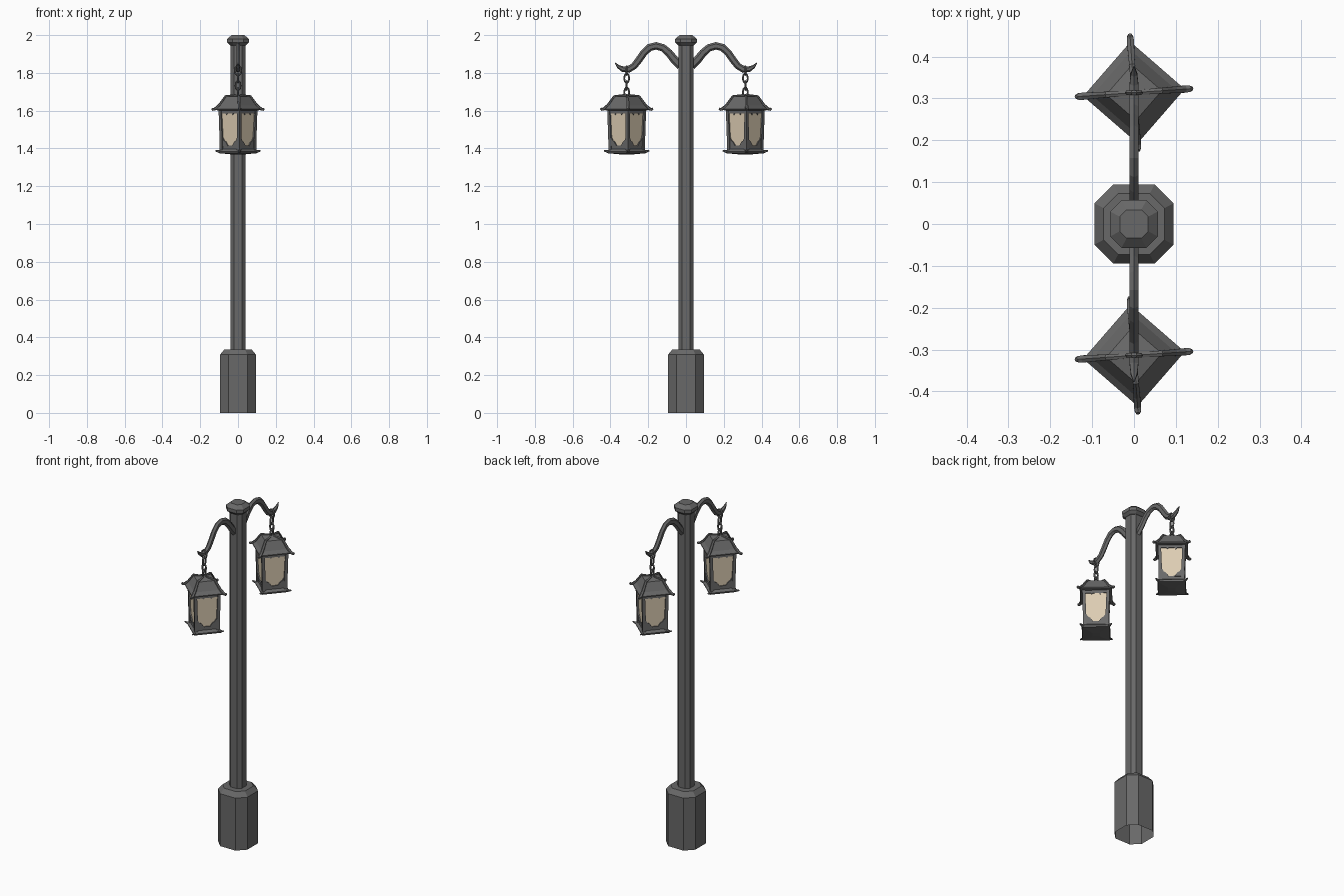
import bpy, bmesh, math
from mathutils import Vector, Matrix

if "Cube" in bpy.data.objects:
    bpy.data.objects.remove(bpy.data.objects["Cube"])


def material(name, rgb):
    m = bpy.data.materials.new(name)
    m.diffuse_color = (*rgb, 1)
    m.use_nodes = True
    m.node_tree.nodes["Principled BSDF"].inputs["Base Color"].default_value = m.diffuse_color
    return m


METAL = material("dark_iron", (0.14, 0.14, 0.14))
GLASS = material("warm_glass", (0.72, 0.61, 0.45))


def finish(name, bm, mat, matrix=Matrix()):
    bmesh.ops.recalc_face_normals(bm, faces=bm.faces[:])
    bm.transform(matrix)
    me = bpy.data.meshes.new(name)
    bm.to_mesh(me)
    bm.free()
    me.materials.append(mat)
    ob = bpy.data.objects.new(name, me)
    bpy.context.collection.objects.link(ob)


def loft(bm, rings, start=True, end=True):
    """Skin a list of equal-length point rings, with optional end caps."""
    vs = [[bm.verts.new(p) for p in r] for r in rings]
    n = len(vs[0])
    for a, b in zip(vs, vs[1:]):
        for i in range(n):
            j = (i + 1) % n
            bm.faces.new((a[i], a[j], b[j], b[i]))
    if start:
        bm.faces.new(vs[0][::-1])
    if end:
        bm.faces.new(vs[-1])


def octagon(h, z):
    k = h * 0.52
    return [(h, -k, z), (h, k, z), (k, h, z), (-k, h, z),
            (-h, k, z), (-h, -k, z), (-k, -h, z), (k, -h, z)]


def square(h, z):
    return [(h, -h, z), (h, h, z), (-h, h, z), (-h, -h, z)]


def sweep(bm, path, sides=6):
    """Tube along (distance, height, half_width, half_thickness) points in the YZ plane."""
    rings = []
    for i, (y, z, w, t) in enumerate(path):
        a, b = path[max(i - 1, 0)], path[min(i + 1, len(path) - 1)]
        d = Vector((0, b[0] - a[0], b[1] - a[1])).normalized()
        nrm = Vector((0, -d.z, d.y))
        ring = []
        for k in range(sides):
            ang = 2 * math.pi * (k + 0.5) / sides
            ring.append(Vector((math.cos(ang) * w, y, z)) + nrm * math.sin(ang) * t)
        rings.append(ring)
    loft(bm, rings)


def link(bm, z, across_x, half_w=0.018, half_h=0.03, r=0.0055):
    """One oval chain link centred at height z."""
    grid = []
    for i in range(10):
        a = 2 * math.pi * i / 10
        ring = []
        for k in range(5):
            b = 2 * math.pi * k / 5
            u = math.cos(a) * (half_w - r + r * math.cos(b))
            v = math.sin(a) * (half_h - r + r * math.cos(b))
            s = r * math.sin(b)
            ring.append(bm.verts.new((u, s, z + v) if across_x else (s, u, z + v)))
        grid.append(ring)
    for i in range(10):
        for k in range(5):
            i2, k2 = (i + 1) % 10, (k + 1) % 5
            bm.faces.new((grid[i][k], grid[i2][k], grid[i2][k2], grid[i][k2]))


def prism(bm, pts, y0, y1, turn):
    """Extrude an XZ outline between two depths, then turn it about z."""
    loft(bm, [[turn @ Vector((x, y, z)) for x, z in pts] for y in (y0, y1)])


# Post: hollow octagonal foot, shaft and cap
bm = bmesh.new()
loft(bm, [octagon(0.095, 0), octagon(0.095, 0.308), octagon(0.073, 0.335)], start=False)
finish("post_foot", bm, METAL)
bm = bmesh.new()
loft(bm, [octagon(0.04, 0.33), octagon(0.04, 1.96)])
finish("post_shaft", bm, METAL)
bm = bmesh.new()
loft(bm, [octagon(0.042, 1.945), octagon(0.057, 1.96),
          octagon(0.057, 1.98), octagon(0.034, 2.0)])
finish("post_cap", bm, METAL)

QUARTERS = [Matrix.Rotation(math.pi / 2 * q, 3, 'Z') for q in range(4)]

for side, angle in (("back", 0), ("front", math.pi)):
    place = Matrix.Rotation(angle, 4, 'Z')
    hang = place @ Matrix.Translation((0, 0.314, 0))
    twisted = hang @ Matrix.Rotation(math.radians(4), 4, 'Z')
    squared = twisted @ Matrix.Rotation(math.pi / 4, 4, 'Z')

    # Curved arm ending in an upturned hook
    bm = bmesh.new()
    sweep(bm, [(0.03, 1.838, .013, .023), (0.06, 1.868, .013, .022), (0.09, 1.905, .013, .021),
               (0.122, 1.933, .013, .02), (0.158, 1.943, .013, .02), (0.192, 1.935, .013, .02),
               (0.222, 1.908, .013, .019), (0.25, 1.868, .013, .019), (0.275, 1.836, .013, .018),
               (0.305, 1.818, .013, .018), (0.335, 1.82, .012, .015), (0.358, 1.833, .009, .009),
               (0.376, 1.854, .002, .002)])
    finish(side + "_arm", bm, METAL, place)

    # Hanging chain
    bm = bmesh.new()
    for i, z in enumerate((1.812, 1.772, 1.733, 1.698)):
        link(bm, z, i % 2 == 0, half_w=0.022 if i == 0 else 0.018)
    finish(side + "_chain", bm, METAL, hang)

    # Flared roof with ridges and drooping tips
    bm = bmesh.new()
    loft(bm, [square(0.078, 1.602), square(0.086, 1.604), square(0.086, 1.61),
              square(0.071, 1.627), square(0.047, 1.674), square(0.012, 1.684)])
    finish(side + "_roof", bm, METAL, squared)
    for q, turn in enumerate(QUARTERS):
        bm = bmesh.new()
        sweep(bm, [(0.012, 1.683, .007, .005), (0.066, 1.676, .008, .006),
                   (0.099, 1.63, .009, .007), (0.122, 1.609, .010, .008),
                   (0.133, 1.607, .009, .008), (0.139, 1.612, .005, .005)])
        finish(f"{side}_roof_ridge_{q}", bm, METAL, twisted @ turn.to_4x4())

    # Glass body
    bm = bmesh.new()
    loft(bm, [square(0.058, 1.40), square(0.065, 1.60)])
    finish(side + "_glass", bm, GLASS, squared)

    # Frame: corner posts, rails, lower corner brackets
    bm = bmesh.new()
    for turn in QUARTERS:
        loft(bm, [[turn @ Vector((c + dx, c + dy, z))
                   for dx, dy in ((-w, -w), (w, -w), (w, w), (-w, w))]
                  for c, w, z in ((0.060, 0.009, 1.39), (0.060, 0.009, 1.44),
                                  (0.065, 0.008, 1.605))])
        prism(bm, [(-.06, 1.395), (.06, 1.395), (.06, 1.416), (-.06, 1.416)], -.064, -.05, turn)
        prism(bm, [(-.066, 1.586), (.066, 1.586), (.066, 1.606), (-.066, 1.606)], -.069, -.05, turn)
        for s in (-1, 1):
            prism(bm, [(s * .056, 1.412), (s * .014, 1.412), (s * .03, 1.435),
                       (s * .042, 1.442), (s * .056, 1.468)], -.066, -.055, turn)
            prism(bm, [(s * .03, 1.588), (s * .014, 1.588), (s * .022, 1.578)],
                  -.069, -.06, turn)
    finish(side + "_lantern_frame", bm, METAL, squared)

    # Tray underneath with pointed corners
    bm = bmesh.new()
    loft(bm, [square(0.02, 1.368), square(0.073, 1.375), square(0.076, 1.385),
              square(0.064, 1.397)])
    finish(side + "_tray", bm, METAL, squared)
    for q, turn in enumerate(QUARTERS):
        bm = bmesh.new()
        sweep(bm, [(0.07, 1.39, .009, .008), (0.1, 1.384, .009, .008), (0.12, 1.388, .004, .004)])
        finish(f"{side}_tray_tip_{q}", bm, METAL, twisted @ turn.to_4x4())
